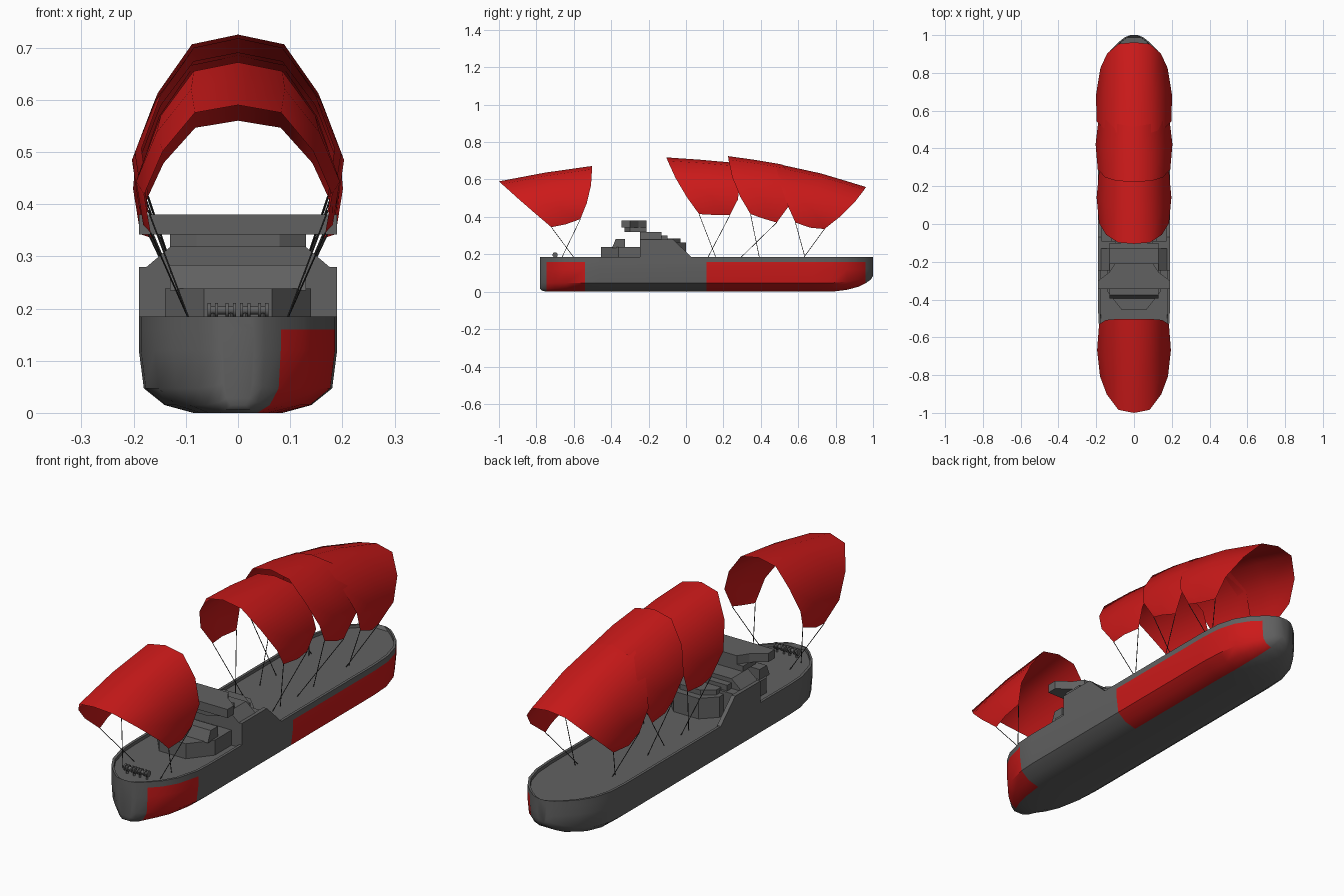
import bpy, bmesh, math
from mathutils import Vector

if "Cube" in bpy.data.objects:
    bpy.data.objects.remove(bpy.data.objects["Cube"])

red = bpy.data.materials.new("red")
red.diffuse_color = (0.6, 0.01, 0.01, 1)
red.use_nodes = True
red.node_tree.nodes["Principled BSDF"].inputs["Base Color"].default_value = red.diffuse_color
grey = bpy.data.materials.new("grey")
grey.diffuse_color = (0.12, 0.12, 0.12, 1)
grey.use_nodes = True
grey.node_tree.nodes["Principled BSDF"].inputs["Base Color"].default_value = grey.diffuse_color
dark = bpy.data.materials.new("line_dark")
dark.diffuse_color = (0.03, 0.03, 0.03, 1)
dark.use_nodes = True
dark.node_tree.nodes["Principled BSDF"].inputs["Base Color"].default_value = dark.diffuse_color


def finish(bm, name, mats, smooth=None, recalc=True):
    if recalc:
        bmesh.ops.recalc_face_normals(bm, faces=bm.faces)
    me = bpy.data.meshes.new(name)
    bm.to_mesh(me)
    bm.free()
    ob = bpy.data.objects.new(name, me)
    bpy.context.collection.objects.link(ob)
    for m in mats:
        me.materials.append(m)
    if smooth:
        bpy.ops.object.select_all(action='DESELECT')
        bpy.context.view_layer.objects.active = ob
        ob.select_set(True)
        bpy.ops.object.shade_smooth_by_angle(angle=math.radians(smooth))
    return ob


def prism(name, pts, axis, lo, hi):
    """Extrude a 2D outline: axis x takes (y,z), y takes (x,z), z takes (x,y)."""
    i = "xyz".index(axis)
    bm = bmesh.new()
    rings = []
    for t in (lo, hi):
        ring = []
        for p in pts:
            c = list(p)
            c.insert(i, t)
            ring.append(bm.verts.new(c))
        rings.append(ring)
        bm.faces.new(ring)
    n = len(pts)
    for k in range(n):
        bm.faces.new((rings[0][k], rings[0][(k + 1) % n], rings[1][(k + 1) % n], rings[1][k]))
    return finish(bm, name, [grey])


def mirror(half):
    """Close a right-hand outline by mirroring it over x = 0."""
    return half + [(-x, v) for x, v in reversed(half) if x > 0]


def rod(bm, a, b, r, sides):
    a, b = Vector(a), Vector(b)
    d = b - a
    mat = d.to_track_quat('Z', 'Y').to_matrix().to_4x4()
    mat.translation = (a + b) / 2
    bmesh.ops.create_cone(bm, cap_ends=True, segments=sides, radius1=r, radius2=r,
                          depth=d.length, matrix=mat)


# Hull: stations (y, half width, keel rise) lofted with a chined section
stations = [(-.78, .03, .015), (-.772, .05, .006), (-.745, .082, 0), (-.70, .125, 0),
            (-.64, .16, 0), (-.54, .186, 0), (-.46, .19, 0), (.11, .19, 0), (.68, .19, 0),
            (.78, .184, 0), (.86, .162, .01), (.92, .125, .026), (.96, .085, .045),
            (.988, .05, .065), (1.0, .02, .085)]
section = [(.45, 0), (.74, .015), (.95, .047), (1, .12), (1, .16), (1, .185)]
bm = bmesh.new()
rings = []
for s, (y, w, k) in enumerate(stations):
    deck = .185 if s in (0, len(stations) - 1) else .172
    half = [(f * w, k + z * (.12 - k) / .12 if z < .12 else z) for f, z in section]
    inner = max(w - .012, w * .6)
    half += [(inner, .185), (inner - .001, deck)]
    ring = half + [(-x, z) for x, z in reversed(half)]
    rings.append([bm.verts.new((x, y, z)) for x, z in ring])
n = len(rings[0])
for s in range(len(rings) - 1):
    y0, y1 = stations[s][0], stations[s + 1][0]
    painted = (y0 >= -.75 and y1 <= -.53) or (y0 >= .1 and y1 <= .97)
    for i in range(n):
        j = (i + 1) % n
        f = bm.faces.new((rings[s][i], rings[s][j], rings[s + 1][j], rings[s + 1][i]))
        f.material_index = 1 if painted and i < 4 else 0
bm.faces.new(rings[0])
bm.faces.new(rings[-1])
finish(bm, "hull", [grey, red], 40)

# Midship superstructure
for side in (-1, 1):
    prism("side_cheek", [(-.245, .16), (-.245, .28), (-.07, .28), (.03, .185), (.03, .16)],
          'x', side * .172, side * .19)
prism("main_tower", mirror([(.175, .165), (.175, .28), (.13, .318)]), 'y', -.245, -.13)
prism("tower_step", mirror([(.13, .165), (.13, .30)]), 'y', -.14, -.10)
prism("aft_house", mirror([(.12, -.13), (.12, -.06), (.06, 0)]), 'z', .165, .262)
prism("aft_house_roof", mirror([(.10, -.13), (.10, -.07), (.05, -.03)]), 'z', .26, .284)
prism("aft_cross_deck", mirror([(.175, -.14), (.175, -.09)]), 'z', .165, .275)
prism("fore_house", mirror([(.065, -.455), (.14, -.36), (.14, -.24)]), 'z', .165, .238)
prism("fore_house_top", [(-.395, .235), (-.375, .283), (-.326, .283), (-.326, .235)],
      'x', -.13, .13)
prism("bridge_base", mirror([(.08, -.33), (.13, -.30), (.13, -.21)]), 'z', .318, .342)
prism("bridge", mirror([(.19, -.345), (.19, -.30), (.13, -.255), (.10, -.21)]), 'z', .342, .38)

# Anchor winches on the bow deck
for cx in (-.031, .031):
    bm = bmesh.new()
    rod(bm, (cx - .026, -.70, .197), (cx + .026, -.70, .197), .008, 12)
    for dx in (-.024, -.010, .010, .024):
        rod(bm, (cx + dx - .003, -.70, .197), (cx + dx + .003, -.70, .197), .014, 12)
    for dx in (-.017, .017):
        rod(bm, (cx + dx, -.70, .168), (cx + dx, -.70, .197), .006, 4)
    finish(bm, "winch", [grey], 40)

# Sails: arched sheets between two rims (y top, z top, y mid, y low, z low, half width)
xs = (0, .46, .80, 1, .93)
drops = (0, .06, .36, .70, 1)


def rim(y0, z0, ym, y1, z1, w):
    pts = []
    for f, d in zip(xs, drops):
        y = (y0 * (d - .6) * (d - 1) / .6 - ym * d * (d - 1) / .24 + y1 * d * (d - .6) / .4)
        pts.append(Vector((f * w, y, z0 + (z1 - z0) * d)))
    return pts


def sail(name, front, back, deck_front, deck_back, rise):
    a, b = rim(*front), rim(*back)
    mid = []
    for p, q, d in zip(a, b, drops):
        m = (p + q) / 2
        mid.append(Vector((m.x * 1.07, m.y, m.z + rise * (1 - 2 * d))))
    bm = bmesh.new()
    rows = []
    for r in (a, mid, b):
        full = [Vector((-p.x, p.y, p.z)) for p in reversed(r[1:])] + r
        rows.append([bm.verts.new(p) for p in full])
    for r0, r1 in zip(rows, rows[1:]):
        for i in range(len(r0) - 1):
            bm.faces.new((r0[i], r0[i + 1], r1[i + 1], r1[i]))
    finish(bm, name, [red], 50, recalc=False)
    # Crossed rigging lines from the sail corners to the deck
    bm = bmesh.new()
    for side in (-1, 1):
        for tip, y in ((a[-1], deck_front), (b[-1], deck_back)):
            rod(bm, (side * tip.x, tip.y, tip.z), (side * .09, y, .17), .0016, 5)
    finish(bm, name + "_lines", [dark])


sail("fore_sail", (-1.0, .59, -.835, -.72, .345, .18), (-.503, .672, -.522, -.565, .388, .185),
     -.59, -.67, .006)
sail("aft_sail_1", (-.105, .718, -.015, .07, .415, .185), (.25, .69, .285, .235, .41, .185),
     .165, .11, .002)
sail("aft_sail_2", (.225, .725, .275, .345, .415, .192), (.515, .68, .565, .485, .37, .188),
     .395, .28, .002)
sail("aft_sail_3", (.48, .685, .53, .585, .37, .198), (.962, .56, .85, .74, .335, .178),
     .64, .62, .01)
